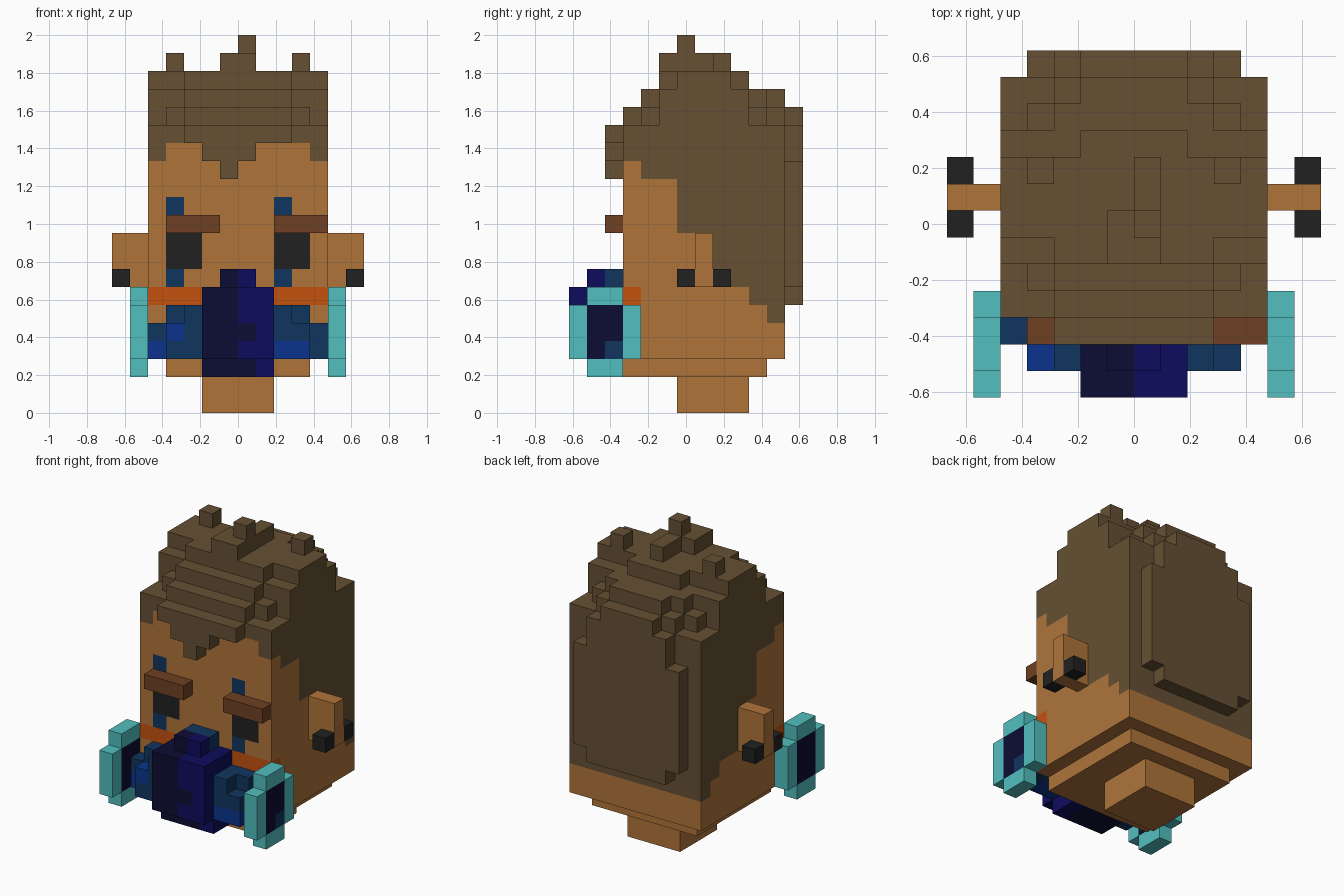
import bpy, bmesh
from mathutils import Vector

if "Cube" in bpy.data.objects:
    bpy.data.objects.remove(bpy.data.objects["Cube"], do_unlink=True)

U = 2 / 21          # edge of one block
HALF_DEPTH = 6.5    # blocks from the front to the middle


def linear(c):
    c /= 255
    return c / 12.92 if c <= 0.04045 else ((c + 0.055) / 1.055) ** 2.4


def material(name, code):
    rgba = [linear(b) for b in bytes.fromhex(code)] + [1]
    m = bpy.data.materials.new(name)
    m.use_nodes = True
    m.diffuse_color = rgba
    m.node_tree.nodes["Principled BSDF"].inputs["Base Color"].default_value = rgba
    return m


MATS = {n: material(n, c) for n, c in {
    "skin": "AF743A", "hair_brown": "665033", "brow_brown": "6E4022",
    "black": "212121", "orange": "C4510F", "teal": "52BFBF",
    "dark_blue": "10355F", "blue": "0B348C", "navy": "0D0C5E",
    "midnight": "0C0C33"}.items()}

parts = {}   # part name -> {cell: colour}


def box(part, colour, x, y, z, mirror=False):
    """Fill a block range; mirror repeats it across x = 0."""
    cells = parts.setdefault(part, {})
    for i in range(*x):
        for j in range(*y):
            for k in range(*z):
                cells[i, j, k] = colour
                if mirror:
                    cells[-1 - i, j, k] = colour


# Neck, jaw and skull
box("neck", "skin", (-2, 2), (6, 10), (0, 2))
box("jaw", "skin", (-4, 4), (3, 11), (2, 3))
box("head", "skin", (-5, 5), (3, 12), (3, 16))

# Hairline painted on the skull, by depth
for y, low in zip(range(3, 12), (14, 13, 13, 10, 10, 7, 7, 6, 5)):
    box("head", "hair_brown", (-5, 5), (y, y + 1), (low, 16))
box("head", "skin", (-4, 4), (3, 4), (14, 15))

# Painted eyes, face stripes and cheek bands
box("head", "black", (2, 4), (3, 4), (8, 10), True)
for x in (-4, 2):
    for z in (7, 11):
        box("head", "dark_blue", (x, x + 1), (3, 4), (z, z + 1))
box("head", "orange", (2, 5), (3, 4), (6, 7), True)

# Eyebrows
box("right_eyebrow", "brow_brown", (-4, -1), (2, 3), (10, 11))
box("left_eyebrow", "brow_brown", (2, 5), (2, 3), (10, 11))

# Ears with studs
box("ears", "skin", (5, 7), (7, 8), (7, 10), True)
for y in (6, 8):
    box("ear_studs", "black", (6, 7), (y, y + 1), (7, 8), True)

# Fringe
for x, z in (((-3, 3), 15), ((-2, 1), 14), ((-1, 0), 13)):
    box("fringe", "hair_brown", x, (2, 3), (z, z + 1))

# Crown of hair in shrinking terraces: half width, depth range, level
for w, y, z in ((5, (5, 10), 16), (4, (4, 11), 16), (3, (3, 12), 16),
                (5, (5, 10), 17), (3, (4, 11), 17), (2, (4, 12), 17),
                (5, (6, 9), 18), (3, (5, 9), 18), (2, (5, 10), 18)):
    box("hair_crown", "hair_brown", (-w, w), y, (z, z + 1))
box("hair_spikes", "hair_brown", (3, 4), (8, 9), (19, 20), True)
box("hair_spikes", "hair_brown", (-1, 1), (5, 7), (19, 20))
box("hair_spikes", "hair_brown", (0, 1), (6, 9), (19, 20))
box("hair_spikes", "hair_brown", (0, 1), (6, 7), (20, 21))

# Raised hair on the back of the head
for w, z in ((4, (7, 14)), (3, (6, 16)), (2, (6, 17))):
    box("back_hair", "hair_brown", (-w, w), (12, 13), z)

# Mask wings
box("mask_wings", "dark_blue", (2, 5), (2, 3), (3, 5), True)
box("mask_wings", "dark_blue", (2, 4), (2, 3), (3, 6), True)
box("mask_wings", "dark_blue", (2, 4), (1, 2), (3, 5), True)
box("mask_wings", "dark_blue", (2, 3), (1, 2), (5, 6), True)
box("mask_wings", "blue", (2, 4), (1, 3), (3, 4))
box("mask_wings", "blue", (-5, -4), (2, 3), (3, 4))
box("mask_wings", "blue", (-4, -3), (1, 2), (4, 5))

# Mask muzzle, two toned left and right
for colour, x, top in (("midnight", (-2, 0), (-1, 0)), ("navy", (0, 2), (0, 1))):
    box("mask_muzzle", colour, x, (0, 1), (3, 7))
    box("mask_muzzle", colour, x, (1, 3), (2, 7))
    box("mask_muzzle", colour, top, (1, 2), (7, 8))
    box("mask_muzzle", "dark_blue", top, (2, 3), (7, 8))
box("mask_muzzle", "midnight", (0, 1), (1, 3), (2, 3))
box("mask_muzzle", "midnight", (0, 1), (0, 1), (4, 5))

# Round filters at the sides
box("mask_filters", "teal", (5, 6), (1, 3), (2, 7), True)
box("mask_filters", "teal", (5, 6), (0, 4), (3, 6), True)
box("mask_filters", "midnight", (5, 6), (1, 3), (3, 6), True)
box("mask_filters", "dark_blue", (5, 6), (2, 3), (3, 4))

# Turn each part's outer block sides into a mesh
solid = {cell for cells in parts.values() for cell in cells}


def build(name, cells):
    bm = bmesh.new()
    colours = sorted(set(cells.values()))
    for cell, colour in cells.items():
        centre = Vector(cell) + Vector((0.5, 0.5 - HALF_DEPTH, 0.5))
        for axis in range(3):
            for sign in (-1, 1):
                n = Vector((0, 0, 0))
                n[axis] = sign
                if tuple(int(c + d) for c, d in zip(cell, n)) in solid:
                    continue
                a = Vector((0, 0, 0))
                a[(axis + 1) % 3] = 0.5
                b = n.cross(a)
                ring = [centre + n / 2 + o for o in (-a - b, a - b, a + b, b - a)]
                face = bm.faces.new([bm.verts.new(p * U) for p in ring])
                face.material_index = colours.index(colour)
    bmesh.ops.remove_doubles(bm, verts=bm.verts, dist=U / 100)
    bmesh.ops.dissolve_limit(bm, angle_limit=0.01, verts=bm.verts,
                             edges=bm.edges, delimit={"MATERIAL"})
    mesh = bpy.data.meshes.new(name)
    for c in colours:
        mesh.materials.append(MATS[c])
    bm.to_mesh(mesh)
    bm.free()
    bpy.context.collection.objects.link(bpy.data.objects.new(name, mesh))


for part, cells in parts.items():
    build(part, cells)
